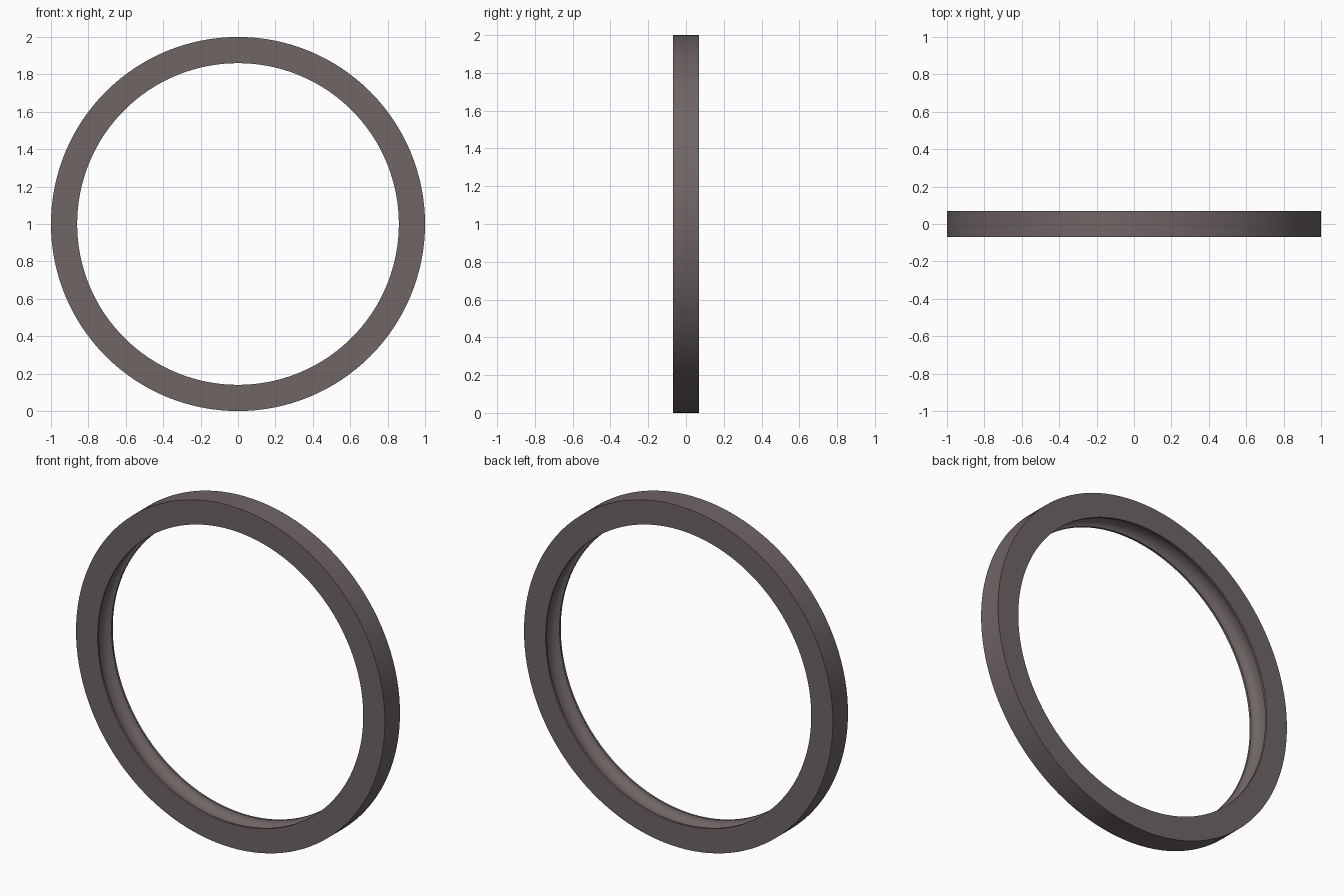
import bpy, bmesh
from math import pi, sin, cos

if "Cube" in bpy.data.objects:
    bpy.data.objects.remove(bpy.data.objects["Cube"])

SEGMENTS = 128
OUTER, INNER, HALF = 1.0, 0.86, 0.07
LIP, DEPTH, STEPS = 0.012, 0.04, 10

# Cross-section (radius, y): square outside, rounded channel inside
profile = [(OUTER, -HALF), (OUTER, HALF), (INNER, HALF)]
for i in range(STEPS + 1):
    a = pi * i / STEPS
    profile.append((INNER + DEPTH * sin(a), (HALF - LIP) * cos(a)))
profile.append((INNER, -HALF))

# Sweep the section around the y axis
bm = bmesh.new()
rings = []
for s in range(SEGMENTS):
    t = 2 * pi * s / SEGMENTS
    rings.append([bm.verts.new((r * cos(t), y, 1 + r * sin(t))) for r, y in profile])
n = len(profile)
for s in range(SEGMENTS):
    a, b = rings[s], rings[(s + 1) % SEGMENTS]
    for i in range(n):
        j = (i + 1) % n
        bm.faces.new((a[i], a[j], b[j], b[i]))
bmesh.ops.recalc_face_normals(bm, faces=bm.faces)
mesh = bpy.data.meshes.new("ring")
bm.to_mesh(mesh)
bm.free()

ring = bpy.data.objects.new("ring", mesh)
bpy.context.collection.objects.link(ring)
bpy.context.view_layer.objects.active = ring
ring.select_set(True)
bpy.ops.object.shade_smooth_by_angle(angle=0.6)

# Dark warm grey
mat = bpy.data.materials.new("dark_warm_grey")
mat.diffuse_color = (0.16, 0.13, 0.13, 1)
mat.use_nodes = True
mat.node_tree.nodes["Principled BSDF"].inputs["Base Color"].default_value = mat.diffuse_color
mesh.materials.append(mat)
